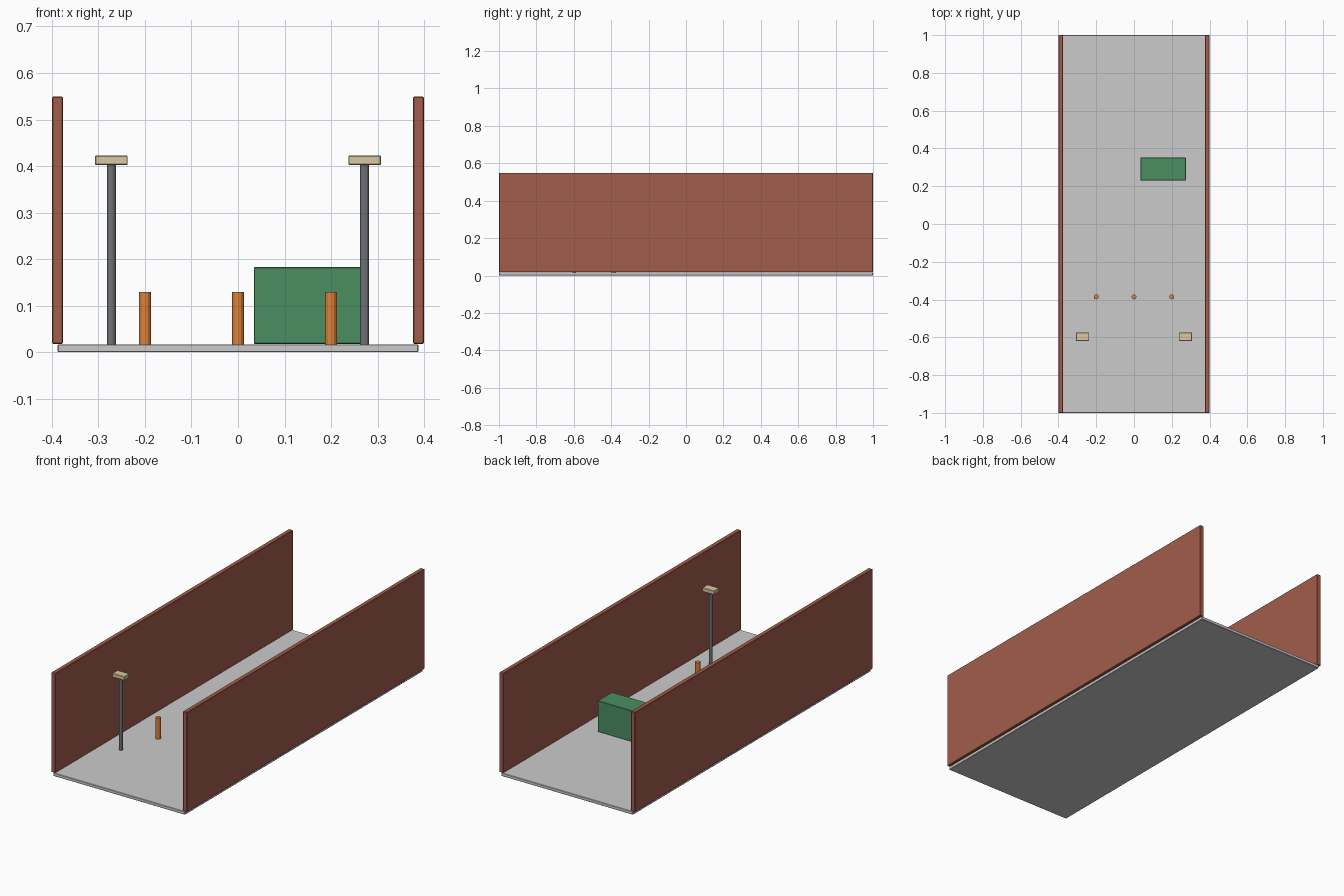
import bpy

if "Cube" in bpy.data.objects:
    bpy.data.objects.remove(bpy.data.objects["Cube"])


def material(name, rgb):
    m = bpy.data.materials.new(name)
    m.diffuse_color = (*rgb, 1)
    m.use_nodes = True
    m.node_tree.nodes["Principled BSDF"].inputs["Base Color"].default_value = m.diffuse_color
    return m


BRICK = material("brick", (0.36, 0.11, 0.07))
GREEN = material("green_paint", (0.07, 0.27, 0.12))
ORANGE = material("orange_paint", (0.72, 0.22, 0.04))
CREAM = material("cream", (0.70, 0.58, 0.36))
STEEL = material("dark_steel", (0.16, 0.17, 0.18))


def box(name, x, y, z, mat=None, bevel=0.002):
    # x, y, z are (min, max) pairs
    spans = (x, y, z)
    bpy.ops.mesh.primitive_cube_add(size=1, location=[(a + b) / 2 for a, b in spans])
    o = bpy.context.object
    o.name = name
    o.scale = [b - a for a, b in spans]
    bpy.ops.object.transform_apply(location=False, rotation=False, scale=True)
    mod = o.modifiers.new("edge_bevel", 'BEVEL')
    mod.width = bevel
    mod.segments = 1
    if mat:
        o.data.materials.append(mat)


def post(name, x, y, z, radius, mat, sides=12):
    bpy.ops.mesh.primitive_cylinder_add(vertices=sides, radius=radius, depth=z[1] - z[0],
                                        location=(x, y, (z[0] + z[1]) / 2))
    o = bpy.context.object
    o.name = name
    o.data.materials.append(mat)


# Alley floor
box("pavement", (-0.388, 0.388), (-1, 1), (0, 0.017))

# Side walls and lamp posts, left and right
for side, s in (("left", -1), ("right", 1)):
    box(side + "_wall", sorted((s * 0.376, s * 0.4)), (-1, 1), (0.018, 0.549), BRICK)
    post(side + "_lamp_post", s * 0.272, -0.597, (0.016, 0.403), 0.0095, STEEL)
    box(side + "_lamp_head", sorted((s * 0.237, s * 0.307)), (-0.619, -0.575),
        (0.402, 0.423), CREAM)

# Row of bollards
for i in range(3):
    post(f"bollard_{i + 1}", (i - 1) * 0.2, -0.386, (0.016, 0.129), 0.013, ORANGE)

# Waste container
box("waste_container", (0.034, 0.275), (0.231, 0.351), (0.018, 0.183), GREEN)
